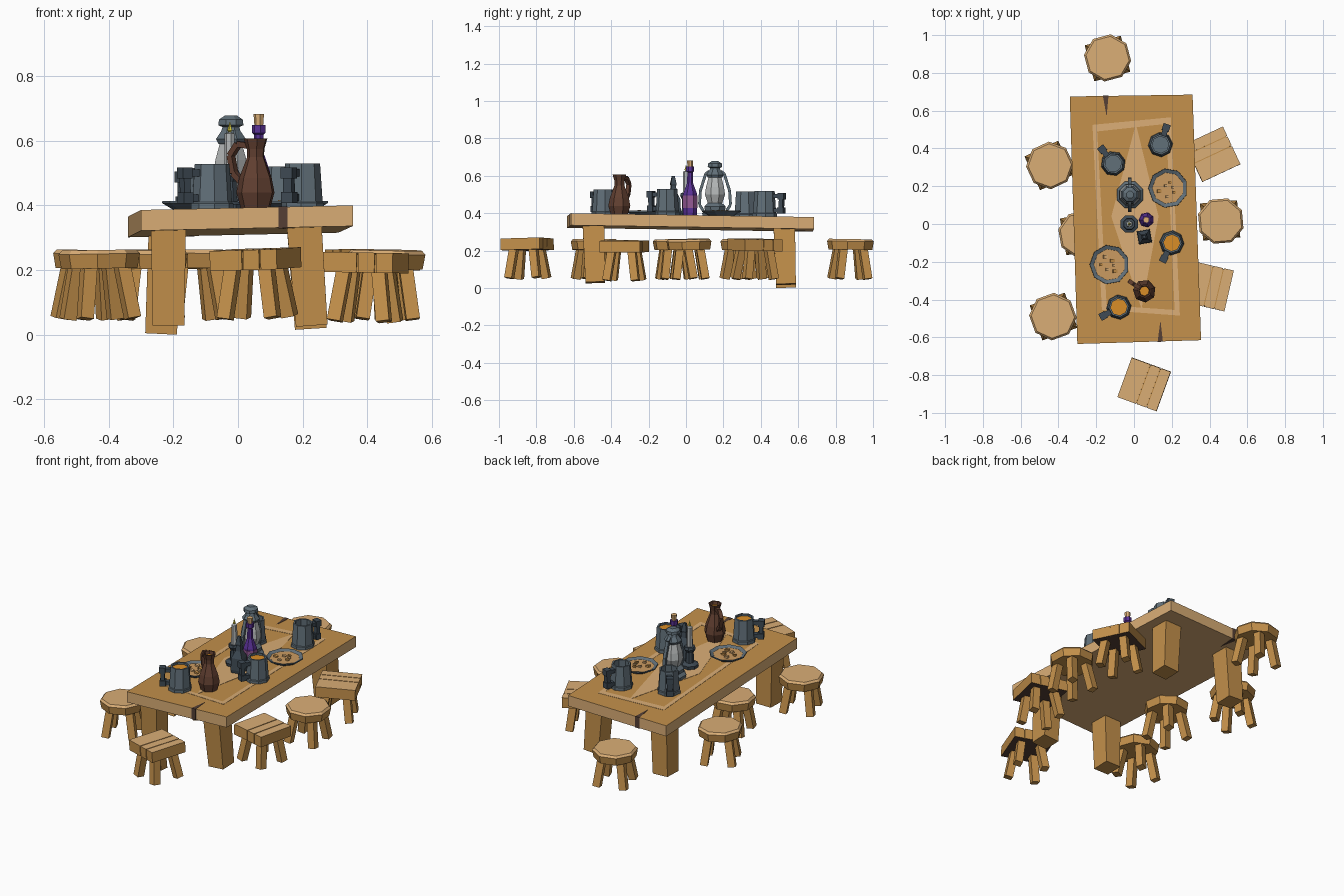
import bpy, bmesh, random
from math import pi, cos, sin, radians, atan2
from mathutils import Vector, Matrix

if "Cube" in bpy.data.objects:
    bpy.data.objects.remove(bpy.data.objects["Cube"])

random.seed(4)
I = Matrix.Identity(4)


def mat(name, r, g, b):
    m = bpy.data.materials.new(name)
    m.diffuse_color = (r, g, b, 1)
    m.use_nodes = True
    m.node_tree.nodes["Principled BSDF"].inputs["Base Color"].default_value = m.diffuse_color
    return m


WOOD = mat("wood", .55, .28, .07)
LIGHT = mat("light_wood", .70, .42, .18)
DARK = mat("dark_wood", .09, .05, .035)
METAL = mat("metal", .12, .16, .19)
IRON = mat("dark_metal", .05, .07, .09)
BROWN = mat("brown_clay", .12, .05, .03)
ORANGE = mat("orange_drink", .70, .27, .02)
STEW = mat("stew", .60, .33, .12)
PURPLE = mat("purple_glass", .10, .03, .30)
LABEL = mat("label", .30, .10, .30)
GLASS = mat("pale_glass", .45, .47, .47)
FLAME = mat("flame", .75, .65, .05)


def finish(bm, name, side, top=None, under=None, M=I):
    bmesh.ops.remove_doubles(bm, verts=bm.verts, dist=1e-5)
    bmesh.ops.recalc_face_normals(bm, faces=bm.faces)
    for f in bm.faces:
        f.normal_update()
        f.material_index = 1 if f.normal.z > .6 else 2 if f.normal.z < -.6 else 0
    bm.transform(M)
    me = bpy.data.meshes.new(name)
    bm.to_mesh(me)
    bm.free()
    for m in (side, top or side, under or side):
        me.materials.append(m)
    ob = bpy.data.objects.new(name, me)
    bpy.context.collection.objects.link(ob)
    return ob


def lathe(name, prof, n, side, top=None, M=I):
    """Faceted turned shape from (radius, height) points."""
    bm = bmesh.new()
    rings = [[bm.verts.new((r * cos(2 * pi * (i + .5) / n), r * sin(2 * pi * (i + .5) / n), z))
              for i in range(n)] for r, z in prof]
    for a, b in zip(rings, rings[1:]):
        for i in range(n):
            j = (i + 1) % n
            bm.faces.new((a[i], a[j], b[j], b[i]))
    return finish(bm, name, side, top, None, M)


def beam(name, p0, p1, w, d, m, M=I, top=None, under=None, taper=1):
    """Box running from p0 to p1."""
    p0, p1 = Vector(p0), Vector(p1)
    v = p1 - p0
    bm = bmesh.new()
    bmesh.ops.create_cube(bm, size=1, matrix=Matrix.Diagonal((w, d, v.length, 1)))
    for q in bm.verts:
        if q.co.z > 0:
            q.co.x *= taper
            q.co.y *= taper
    rot = Vector((0, 0, 1)).rotation_difference(v).to_matrix().to_4x4()
    return finish(bm, name, m, top, under, M @ Matrix.Translation((p0 + p1) / 2) @ rot)


def table_z(x, y):
    return .383 + .022 * x - .015 * y


def on_table(x, y, deg=0):
    return Matrix.Translation((x, y, table_z(x, y))) @ Matrix.Rotation(radians(deg), 4, 'Z')


def slab(name, pts, lift, thick, side, top=None):
    """Flat polygon following the tilted table top, extruded down."""
    bm = bmesh.new()
    f = bm.faces.new([bm.verts.new((x, y, table_z(x, y) + lift)) for x, y in pts])
    g = bmesh.ops.extrude_face_region(bm, geom=[f])["geom"]
    bmesh.ops.translate(bm, verts=[v for v in g if isinstance(v, bmesh.types.BMVert)], vec=(0, 0, -thick))
    if f.is_valid and len([x for x in bm.faces]) < len(pts) + 2:
        bm.faces.new([v for v in f.verts])
    return finish(bm, name, side, top)


# Crooked table top, painted border and diamond, end cracks
slab("table_top", [(-.30, -.635), (.355, -.615), (.31, .685), (-.34, .675)], 0, .064, LIGHT, WOOD)
border = [(-.22, .525), (.195, .565), (.243, -.485), (-.17, -.455)]
inner = [(-.195, .49), (.17, .53), (.215, -.455), (-.145, -.43)]
for i in range(4):
    j = (i + 1) % 4
    slab("table_border", [border[i], border[j], inner[j], inner[i]], .0015, .003, LIGHT)
slab("table_diamond", [(.01, .53), (-.12, .04), (.04, -.45), (.13, .04)], .0015, .003, LIGHT)
slab("front_crack", [(.125, -.624), (.153, -.623), (.14, -.51)], .001, .067, DARK)
slab("back_crack", [(-.165, .68), (-.135, .68), (-.145, .57)], .001, .067, DARK)

# Table legs
for bot, top in [((-.215, -.485, .03), (-.215, -.495, .335)), ((.228, -.485, .03), (.205, -.495, .335)),
                 ((-.238, .535, .004), (-.222, .525, .335)), ((.225, .535, .02), (.205, .525, .335))]:
    beam("table_leg", bot, top, .098, .105, WOOD, taper=1.1)


def stool(x, y, deg, square, tx=0, ty=0, dz=0):
    M = (Matrix.Translation((x, y, dz)) @ Matrix.Rotation(radians(tx), 4, 'X')
         @ Matrix.Rotation(radians(ty), 4, 'Y') @ Matrix.Rotation(radians(deg), 4, 'Z'))
    if square:
        for a, b in ((-.11, -.005), (.0, .052), (.057, .11)):
            c = (a + b) / 2
            beam("seat_plank", (c, 0, .2), (c, 0, .262), b - a, .222, WOOD, M, LIGHT, DARK)
        beam("seat_core", (0, 0, .2), (0, 0, .256), .2, .21, WOOD, M, None, DARK)
    else:
        lathe("round_seat", [(0, .205), (.118, .205), (.126, .25), (.115, .262), (0, .262)], 8, WOOD, LIGHT, M)
    for sx in (-1, 1):
        for sy in (-1, 1):
            beam("stool_leg", (sx * .078, sy * .078, .05), (sx * .055, sy * .055, .21), .042, .042, WOOD, M)


# Stools around the table
stool(-.14, .875, 15, False, -1, 0)
stool(-.45, .31, 25, False, 0, 1)
stool(-.278, -.05, 10, False, 1, 0)
stool(-.425, -.49, 20, False, 0, -1)
stool(.455, .02, 5, False, 1, 1)
stool(.062, -.845, -20, True, 1, -2, .003)
stool(.412, .365, 115, True, -1, 1)
stool(.392, -.33, -13, True, 0, 1, -.008)


def mug(x, y, hx, hy, drink):
    M = on_table(x, y, math_deg(hx - x, hy - y))
    lathe("mug", [(0, 0), (.066, 0), (.066, .018), (.062, .022), (.054, .14), (.044, .14),
                  (.046, .1), (0, .1)], 8, METAL, METAL, M)
    if drink:
        lathe("mug_drink", [(0, .1), (.046, .1), (.045, .128), (0, .128)], 8, ORANGE, ORANGE, M)
    pts = [(.05, 0, .112), (.097, 0, .112), (.094, 0, .035), (.055, 0, .035)]
    for p, q in zip(pts, pts[1:]):
        beam("mug_handle", p, q, .022, .03, IRON, M)
    for p in pts[1:3]:
        beam("handle_corner", (p[0], 0, p[2] - .017), (p[0], 0, p[2] + .017), .034, .04, IRON, M)


def math_deg(dx, dy):
    return atan2(dy, dx) * 180 / pi


mug(-.11, .32, -.18, .41, False)
mug(.14, .42, .17, .51, False)
mug(.20, -.10, .155, -.19, True)
mug(-.08, -.44, -.17, -.49, True)

# Plates of stew with chunks
for x, y in ((.18, .19), (-.13, -.215)):
    M = on_table(x, y)
    lathe("plate", [(0, 0), (.065, 0), (.105, .024), (.104, .03), (.085, .022), (.07, .01), (0, .01)], 9, METAL, None, M)
    lathe("stew", [(0, .012), (.075, .012), (.084, .021), (0, .021)], 9, STEW, STEW, M)
    for k in range(6):
        a, r = k * 1.1 + x, random.uniform(.015, .055)
        px, py, s = r * cos(a), r * sin(a), random.uniform(.014, .024)
        beam("stew_chunk", (px, py, .015), (px + .004, py, .03), s, s * .8, (LIGHT, WOOD)[k % 2], M)

# Clay jug with handle
J = on_table(.055, -.355, 147)
lathe("jug", [(0, 0), (.046, 0), (.061, .05), (.052, .095), (.027, .16), (.028, .185), (.038, .218),
              (.03, .218), (.021, .18), (0, .18)], 7, BROWN, None, J)
lathe("jug_drink", [(0, .18), (.021, .18), (.026, .2), (0, .2)], 7, ORANGE, None, J)
hp = [(.025, 0, .195), (.065, 0, .2), (.092, 0, .165), (.08, 0, .11), (.048, 0, .08)]
for p, q in zip(hp, hp[1:]):
    beam("jug_handle", p, q, .018, .022, BROWN, J)

# Corked bottle
B = on_table(.065, .022)
lathe("bottle", [(0, 0), (.036, 0), (.039, .02), (.038, .12), (.017, .175), (.015, .235), (.022, .24),
                 (.022, .265), (0, .265)], 7, PURPLE, None, B)
lathe("bottle_label", [(.0395, .045), (.041, .045), (.0405, .11), (.039, .11), (.0395, .045)], 7, LABEL, None, B)
lathe("cork", [(0, .26), (.014, .26), (.017, .298), (0, .298)], 7, LIGHT, None, B)

# Lantern: base, glass, flame, cap and side posts
L = on_table(-.022, .155)
lathe("lantern_base", [(0, 0), (.07, 0), (.075, .02), (.058, .035), (.062, .055), (.04, .075), (0, .075)], 8, METAL, None, L)
lathe("lantern_glass", [(0, .07), (.04, .07), (.058, .12), (.052, .16), (.036, .215), (0, .215)], 8, GLASS, None, L)
lathe("lantern_cap", [(0, .21), (.042, .21), (.05, .225), (.032, .25), (.028, .262), (.042, .268),
                      (.04, .285), (.02, .298), (0, .298)], 8, METAL, None, L)
for s in (-1, 1):
    lp = [(0, s * .06, .03), (0, s * .083, .065), (0, s * .078, .14), (0, s * .05, .23), (0, s * .03, .245)]
    for p, q in zip(lp, lp[1:]):
        beam("lantern_post", p, q, .018, .015, METAL, L)

# Candle in a dark holder
C = on_table(-.025, 0)
lathe("candle_holder", [(0, 0), (.047, 0), (.05, .02), (.025, .03), (.022, .09), (.034, .11), (.03, .125), (0, .125)], 8, IRON, None, C)
lathe("candle", [(0, .12), (.018, .12), (.016, .24), (0, .245)], 7, GLASS, None, C)
lathe("candle_flame", [(0, .24), (.008, .25), (0, .278)], 5, FLAME, None, C)

# Small square flask
F = on_table(.055, -.068, 10)
lathe("flask", [(0, 0), (.045, 0), (.05, .02), (.046, .09), (.022, .13), (.018, .16), (.022, .17), (.01, .215), (0, .215)], 4, IRON, None, F)
